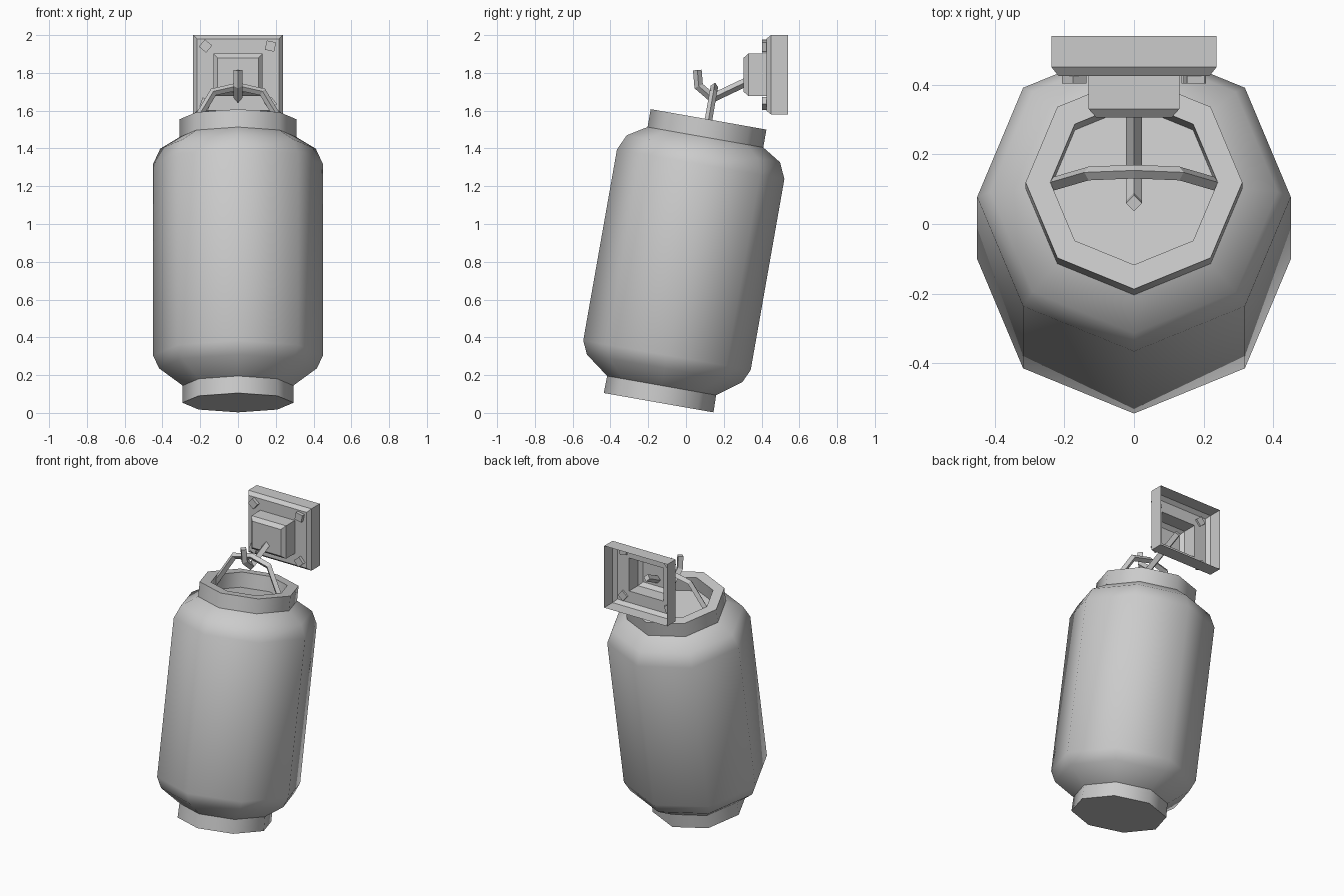
import bpy, bmesh
from math import radians, sin, cos, pi
from mathutils import Vector, Matrix

if "Cube" in bpy.data.objects:
    bpy.data.objects.remove(bpy.data.objects["Cube"])

TILT = Matrix.Translation((0, -0.145, 0.054)) @ Matrix.Rotation(radians(-10), 4, 'X')


def finish(name, bm, matrix=None, normals=True):
    if normals:
        bmesh.ops.recalc_face_normals(bm, faces=bm.faces)
    if matrix:
        bm.transform(matrix)
    me = bpy.data.meshes.new(name)
    bm.to_mesh(me)
    bm.free()
    ob = bpy.data.objects.new(name, me)
    bpy.context.collection.objects.link(ob)
    return ob


def loft(bm, rings, cap_start=True, cap_end=True):
    """Bridge a list of equal-length point rings."""
    rings = [[bm.verts.new(p) for p in r] for r in rings]
    n = len(rings[0])
    for a, b in zip(rings, rings[1:]):
        for i in range(n):
            j = (i + 1) % n
            bm.faces.new((a[i], a[j], b[j], b[i]))
    if cap_start:
        bm.faces.new(rings[0][::-1])
    if cap_end:
        bm.faces.new(rings[-1])


def diamond_bar(name, path, side, half, matrix=None):
    """Sweep a diamond section along a planar path; side is the plane's normal."""
    pts = [Vector(p) for p in path]
    side = Vector(side)
    rings = []
    for i, p in enumerate(pts):
        d_in = (p - pts[max(i - 1, 0)]).normalized()
        d_out = (pts[min(i + 1, len(pts) - 1)] - p).normalized()
        t = (d_in + d_out).normalized()
        ref = d_in if d_in.length else d_out
        up = t.cross(side)
        up *= half / max(0.5, t.dot(ref))
        rings.append([p + side * half, p + up, p - side * half, p - up])
    bm = bmesh.new()
    loft(bm, rings)
    return finish(name, bm, matrix)


# Lantern body: eight-sided turned profile with foot, shoulders and hollow rim
profile = [(0.295, 0), (0.293, 0.092), (0.418, 0.185), (0.45, 0.255),
           (0.45, 1.282), (0.412, 1.365), (0.311, 1.427), (0.311, 1.523),
           (0.24, 1.523), (0.24, 1.425)]
bm = bmesh.new()
loft(bm, [[(r * cos(k * pi / 4), r * sin(k * pi / 4), h) for k in range(8)]
          for r, h in profile])
body = finish("lantern_body", bm, TILT)
bpy.context.view_layer.objects.active = body
body.select_set(True)
bpy.ops.object.shade_smooth_by_angle(angle=radians(46))

# Carrying handle arched across the rim
diamond_bar("handle", [(-0.255, 0, 1.46), (-0.13, 0, 1.67), (0, 0, 1.70),
                       (0.13, 0, 1.67), (0.255, 0, 1.46)], (0, 1, 0), 0.02, TILT)

# Hook reaching out of the wall bracket
diamond_bar("hook", [(0, 0.06, 1.815), (0, 0.067, 1.73), (0, 0.14, 1.667),
                     (0, 0.42, 1.80)], (1, 0, 0), 0.023)

# Wall bracket: stepped plate and box, open at the back
steps = [(0.237, 0.21, 0.54), (0.237, 0.21, 0.45), (0.217, 0.19, 0.425),
         (0.13, 0.112, 0.425), (0.13, 0.112, 0.33), (0.108, 0.09, 0.305)]
bm = bmesh.new()
loft(bm, [[(sx * x, y, 1.79 + sz * z)
           for sx, sz in ((-1, -1), (1, -1), (1, 1), (-1, 1))]
          for x, z, y in steps], cap_start=False)
finish("wall_bracket", bm)

# Bolts at the plate corners, each turned differently
for i, (sx, sz, turn) in enumerate([(-1, 1, 40), (1, 1, 12), (-1, -1, 20), (1, -1, 50)]):
    bm = bmesh.new()
    bmesh.ops.create_cube(bm, size=1)
    m = (Matrix.Translation((sx * 0.172, 0.42, 1.79 + sz * 0.152))
         @ Matrix.Rotation(radians(turn), 4, 'Y')
         @ Matrix.Diagonal((0.05, 0.034, 0.05, 1)))
    finish(f"bolt_{i + 1}", bm, m)
